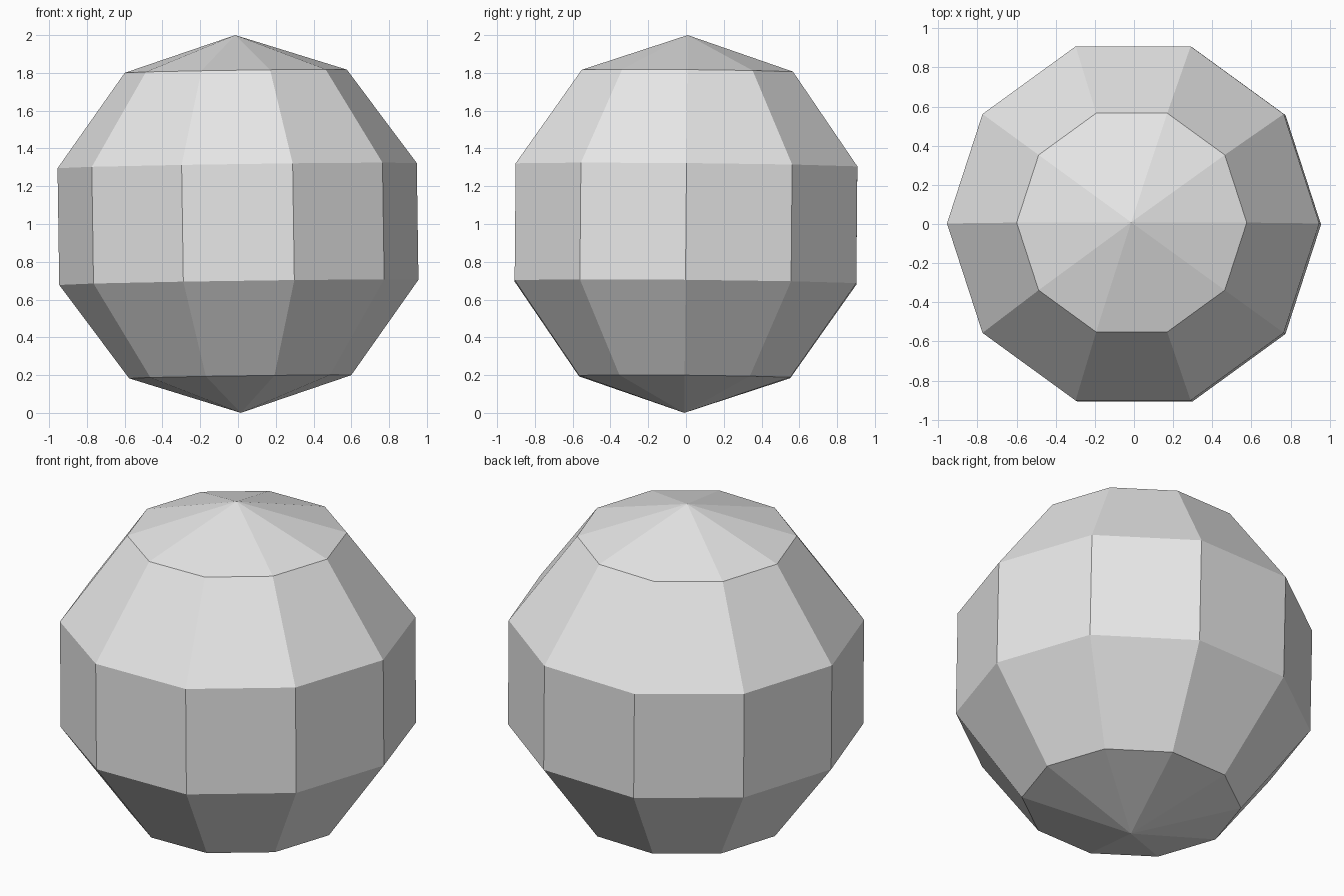
import bpy
import bmesh
import math
from mathutils import Vector

cube = bpy.data.objects.get("Cube")
if cube:
    bpy.data.objects.remove(cube, do_unlink=True)

RADIUS = 1.0
SEGMENTS = 10
RINGS = 5

# Plain light grey
grey = bpy.data.materials.new("light_grey")
grey.use_nodes = True
grey.diffuse_color = (0.8, 0.8, 0.8, 1)
grey.node_tree.nodes["Principled BSDF"].inputs["Base Color"].default_value = (0.8, 0.8, 0.8, 1)

# Half-circle profile spun around the vertical axis
bm = bmesh.new()
angles = [math.pi * i / RINGS for i in range(RINGS + 1)]
verts = [bm.verts.new((RADIUS * math.sin(a), 0, RADIUS * math.cos(a))) for a in angles]
edges = [bm.edges.new(pair) for pair in zip(verts, verts[1:])]
bmesh.ops.spin(bm, geom=verts + edges, cent=Vector(), axis=(0, 0, 1),
               angle=math.tau, steps=SEGMENTS)
bmesh.ops.remove_doubles(bm, verts=bm.verts, dist=0.001)
bmesh.ops.recalc_face_normals(bm, faces=bm.faces)

mesh = bpy.data.meshes.new("faceted_ball")
bm.to_mesh(mesh)
bm.free()
mesh.materials.append(grey)

# Ball resting on the ground with a very slight lean
ball = bpy.data.objects.new("faceted_ball", mesh)
ball.location = (0, 0, RADIUS)
ball.rotation_euler = (-0.009, -0.0145, 0)
bpy.context.collection.objects.link(ball)
